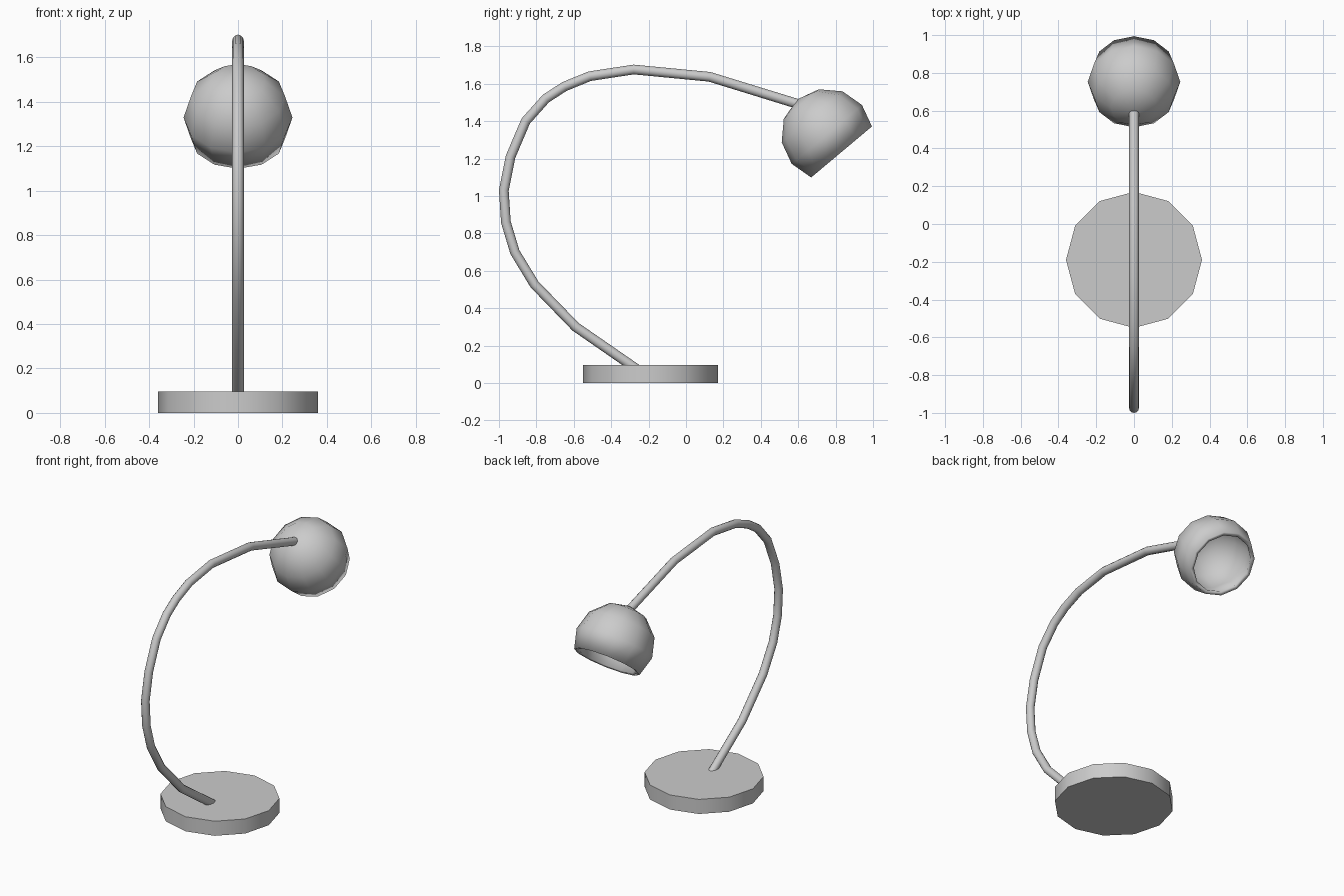
import bpy, math
from mathutils import Matrix

if "Cube" in bpy.data.objects:
    bpy.data.objects.remove(bpy.data.objects["Cube"])

SIDES = 12


def smooth(ob):
    bpy.ops.object.select_all(action='DESELECT')
    ob.select_set(True)
    bpy.context.view_layer.objects.active = ob
    bpy.ops.object.shade_smooth_by_angle(angle=math.radians(42))


# Round base
bpy.ops.mesh.primitive_cylinder_add(vertices=SIDES, radius=0.36, depth=0.097,
                                    location=(0, -0.19, 0.0485))
base = bpy.context.object
base.name = "base"
smooth(base)

# Curved arm: tube along a path in the y-z plane
path = [(-0.25, 0.065), (-0.59, 0.30), (-0.81, 0.527), (-0.915, 0.70),
        (-0.963, 0.86), (-0.974, 1.03), (-0.938, 1.21), (-0.857, 1.40),
        (-0.75, 1.52), (-0.65, 1.585), (-0.515, 1.64), (-0.28, 1.676),
        (0.126, 1.637), (0.61, 1.488)]
curve = bpy.data.curves.new("arm", 'CURVE')
curve.dimensions = '3D'
curve.bevel_depth = 0.026
curve.bevel_resolution = 4
curve.use_fill_caps = True
spline = curve.splines.new('POLY')
spline.points.add(len(path) - 1)
for p, (y, z) in zip(spline.points, path):
    p.co = (0, y, z, 1)
arm = bpy.data.objects.new("arm", curve)
bpy.context.collection.objects.link(arm)
bpy.ops.object.select_all(action='DESELECT')
arm.select_set(True)
bpy.context.view_layer.objects.active = arm
bpy.ops.object.convert(target='MESH')
arm = bpy.context.object
arm.name = "arm"
smooth(arm)

# Lamp shade: open sphere, cut 30 degrees below its equator
R = 0.245
verts, faces = [], []
for lat in (-30, 0, 30, 60):
    r, h = R * math.cos(math.radians(lat)), R * math.sin(math.radians(lat))
    for i in range(SIDES):
        a = 2 * math.pi * i / SIDES
        verts.append((r * math.cos(a), r * math.sin(a), h))
verts.append((0, 0, R))
for k in range(4):
    for i in range(SIDES):
        j = (i + 1) % SIDES
        if k < 3:
            faces.append((k * SIDES + i, k * SIDES + j,
                          (k + 1) * SIDES + j, (k + 1) * SIDES + i))
        else:
            faces.append((k * SIDES + i, k * SIDES + j, 4 * SIDES))
mesh = bpy.data.meshes.new("lamp_shade")
mesh.from_pydata(verts, [], faces)
# Tilt so the opening faces down and away from the arm
mesh.transform(Matrix.Translation((0, 0.753, 1.329))
               @ Matrix.Rotation(math.radians(40), 4, 'X'))
shade = bpy.data.objects.new("lamp_shade", mesh)
bpy.context.collection.objects.link(shade)
smooth(shade)
# Wall thickness
wall = shade.modifiers.new("wall", 'SOLIDIFY')
wall.thickness = 0.025
wall.offset = -1
